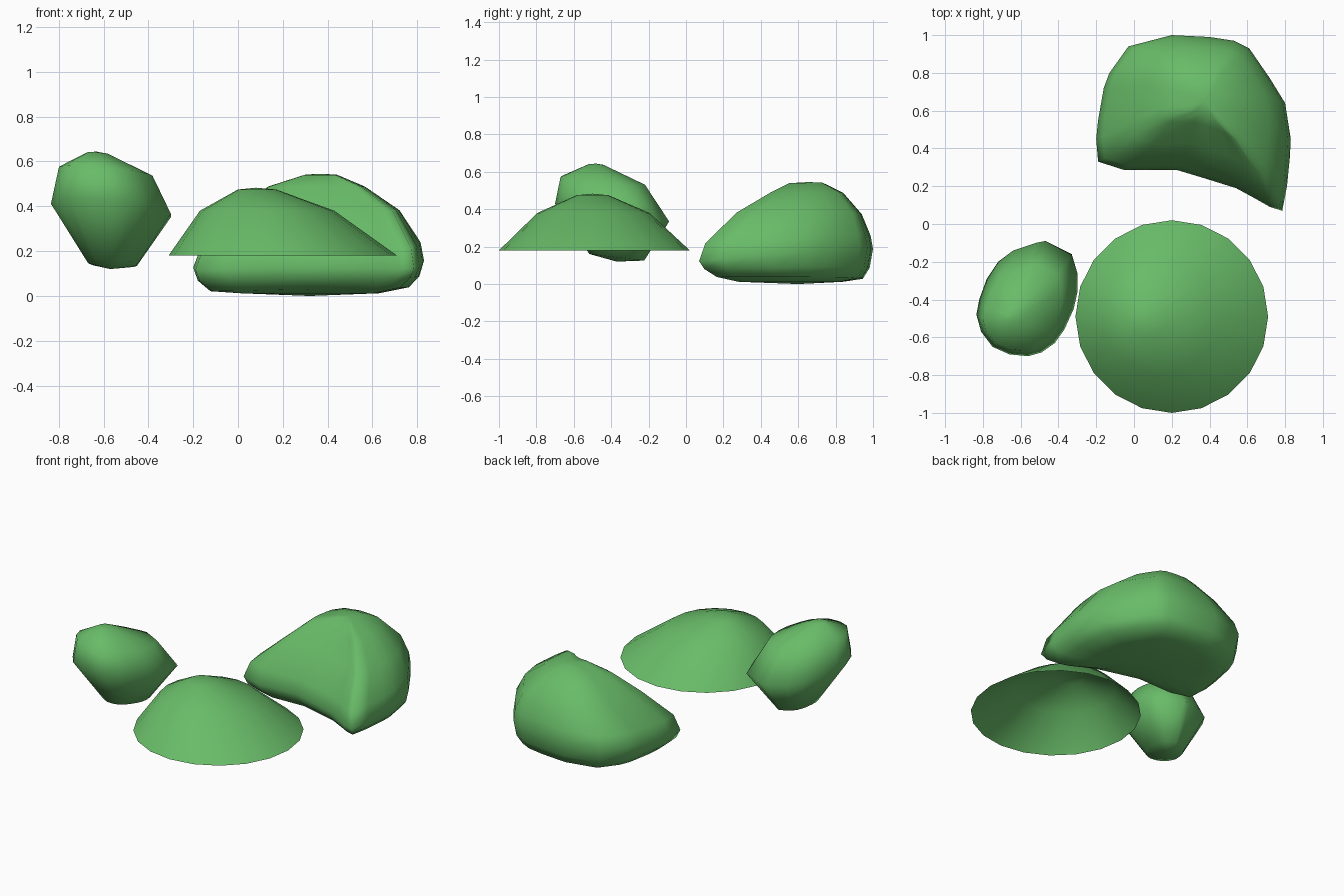
import bpy, bmesh, math

green = bpy.data.materials.new("leaf green")
green.diffuse_color = (0.14, 0.50, 0.14, 1)


def loft(name, outline, rings, top, bottom=None):
    """Stack scaled copies of an outline, bottom to top, and close them with poles.
    Ring: (centre x, centre y, scale x, scale y, z, z slope in x, z slope in y)."""
    xs, ys = zip(*outline)
    mx, my = (min(xs) + max(xs)) / 2, (min(ys) + max(ys)) / 2
    bm = bmesh.new()
    loops = []
    for cx, cy, sx, sy, z, tx, ty in rings:
        loop = []
        for x, y in outline:
            dx, dy = (x - mx) * sx, (y - my) * sy
            loop.append(bm.verts.new((cx + dx, cy + dy, z + tx * dx + ty * dy)))
        loops.append(loop)
    n = len(outline)
    for a, b in zip(loops, loops[1:]):
        for i in range(n):
            j = (i + 1) % n
            bm.faces.new((a[i], a[j], b[j], b[i]))
    pole = bm.verts.new(top)
    for i in range(n):
        bm.faces.new((loops[-1][i], loops[-1][(i + 1) % n], pole))
    if bottom:
        pole = bm.verts.new(bottom)
        for i in range(n):
            bm.faces.new((loops[0][(i + 1) % n], loops[0][i], pole))
    for f in bm.faces:
        f.smooth = True
    mesh = bpy.data.meshes.new(name)
    bm.to_mesh(mesh)
    bm.free()
    mesh.materials.append(green)
    obj = bpy.data.objects.new(name, mesh)
    bpy.context.collection.objects.link(obj)
    return obj


# Open leaning dome
circle = [(math.cos(math.tau * i / 20), math.sin(math.tau * i / 20)) for i in range(20)]
loft("open_dome", circle, [
    (0.20, -0.49, 0.51, 0.51, 0.18, 0, 0),
    (0.13, -0.495, 0.30, 0.30, 0.38, 0, 0),
    (0.085, -0.50, 0.085, 0.085, 0.475, 0, 0),
], (0.08, -0.50, 0.483))

# Small tilted pod
pod = [(-0.52, -0.10), (-0.64, -0.14), (-0.72, -0.20), (-0.78, -0.29), (-0.82, -0.40),
       (-0.835, -0.48), (-0.81, -0.57), (-0.75, -0.65), (-0.66, -0.69), (-0.56, -0.70),
       (-0.49, -0.68), (-0.42, -0.63), (-0.37, -0.56), (-0.32, -0.45), (-0.30, -0.36),
       (-0.30, -0.26), (-0.33, -0.16), (-0.47, -0.09)]
loft("small_pod", pod, [
    (-0.56, -0.37, 0.41, 0.48, 0.143, 0, -0.12),
    (-0.567, -0.395, 1, 1, 0.385, -0.05, -0.15),
    (-0.59, -0.445, 0.78, 0.74, 0.555, -0.08, -0.08),
    (-0.625, -0.48, 0.17, 0.14, 0.638, -0.08, -0.03),
], (-0.63, -0.48, 0.644), (-0.57, -0.37, 0.12))

# Large bean-shaped mound
bean = [(-0.19, 0.33), (-0.05, 0.285), (0.23, 0.285), (0.38, 0.24), (0.54, 0.19),
        (0.65, 0.13), (0.72, 0.09), (0.785, 0.07), (0.81, 0.20), (0.825, 0.35),
        (0.83, 0.45), (0.80, 0.64), (0.72, 0.77), (0.61, 0.93), (0.53, 0.97),
        (0.40, 0.99), (0.20, 1.0), (-0.03, 0.94), (-0.13, 0.80), (-0.16, 0.72),
        (-0.19, 0.55), (-0.20, 0.45)]
loft("bean_mound", bean, [
    (0.32, 0.56, 0.60, 0.60, 0.012, 0, 0),
    (0.32, 0.555, 0.86, 0.84, 0.03, 0.02, 0),
    (0.315, 0.54, 0.96, 0.95, 0.08, 0.02, 0.02),
    (0.315, 0.535, 1, 1, 0.15, 0.03, 0.09),
    (0.325, 0.545, 0.95, 0.95, 0.235, 0.02, 0.06),
    (0.36, 0.605, 0.70, 0.72, 0.375, 0.02, 0),
    (0.35, 0.645, 0.42, 0.42, 0.488, 0, 0),
    (0.37, 0.64, 0.14, 0.19, 0.541, 0, 0.02),
], (0.37, 0.65, 0.545), (0.32, 0.60, 0.0))
